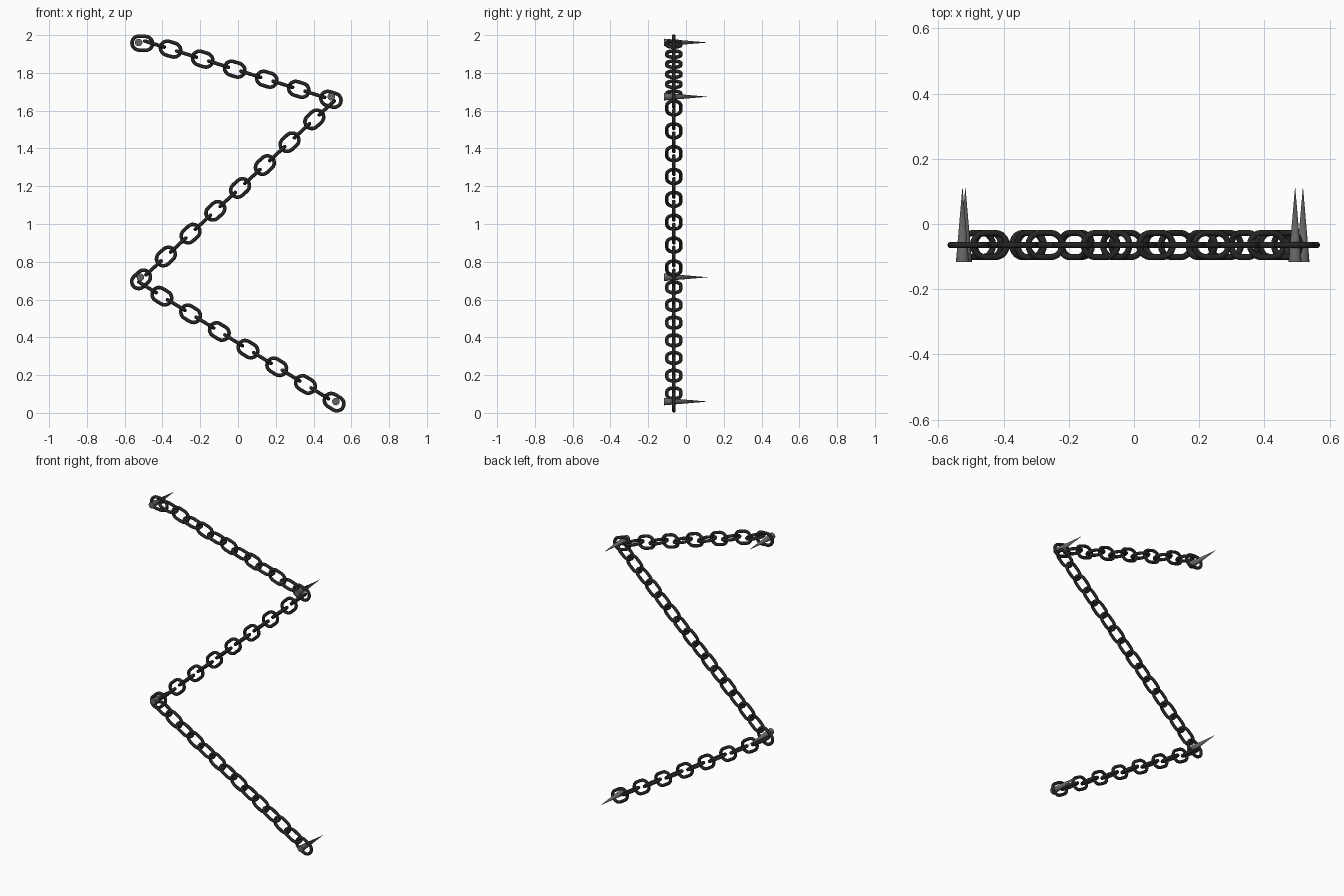
import bpy, bmesh, math
from mathutils import Vector, Matrix

if "Cube" in bpy.data.objects:
    bpy.data.objects.remove(bpy.data.objects["Cube"])

LENGTH, WIDTH, WIRE = 0.128, 0.093, 0.0095   # outer link size and wire radius
PLANE_Y = -0.0645                            # chain hangs in this plane


def material(name, c):
    m = bpy.data.materials.new(name)
    m.diffuse_color = (*c, 1)
    m.use_nodes = True
    m.node_tree.nodes["Principled BSDF"].inputs["Base Color"].default_value = m.diffuse_color
    return m


iron = material("black_iron", (0.019, 0.019, 0.019))
steel = material("grey_steel", (0.13, 0.13, 0.13))


def add_link(bm, x, z, angle, turned):
    """Stadium-shaped wire link; turned links lie across the chain plane."""
    r = WIDTH / 2 - WIRE
    half = LENGTH / 2 - WIDTH / 2
    mat = Matrix.Translation((x, PLANE_Y, z)) @ Matrix.Rotation(-angle, 4, 'Y')
    if turned:
        mat = mat @ Matrix.Rotation(math.pi / 2, 4, 'X')
    rings = []
    for side in (0, 1):
        for i in range(11):
            a = -math.pi / 2 + math.pi * i / 10 + math.pi * side
            out = Vector((math.cos(a), 0, math.sin(a)))
            mid = out * r + Vector((half if side == 0 else -half, 0, 0))
            ring = []
            for k in range(12):
                t = 2 * math.pi * k / 12
                p = mid + out * (WIRE * math.cos(t)) + Vector((0, WIRE * math.sin(t), 0))
                ring.append(bm.verts.new(mat @ p))
            rings.append(ring)
    for a, b in zip(rings, rings[1:] + rings[:1]):
        for k in range(12):
            n = (k + 1) % 12
            bm.faces.new((a[k], a[n], b[n], b[k])).smooth = True


def finish(bm, name, mat):
    bmesh.ops.recalc_face_normals(bm, faces=bm.faces)
    me = bpy.data.meshes.new(name)
    bm.to_mesh(me)
    bm.free()
    me.materials.append(mat)
    ob = bpy.data.objects.new(name, me)
    bpy.context.collection.objects.link(ob)
    return ob


# Chain runs: first and last facing link, number of facing links
runs = [
    ("upper_chain", (-0.357, 1.926), (0.492, 1.660), 6),
    ("middle_chain", (0.404, 1.554), (-0.513, 0.707), 8),
    ("lower_chain", (-0.403, 0.618), (0.509, 0.057), 7),
]
for name, start, end, n in runs:
    bm = bmesh.new()
    a, b = Vector(start), Vector(end)
    step = (b - a) / (n - 1)
    angle = math.atan2(step.y, step.x)
    for i in range(n):
        p = a + step * i
        q = p - step / 2
        add_link(bm, q.x, q.y, angle, True)
        add_link(bm, p.x, p.y, angle, False)
    finish(bm, name, iron)

# Nearly level link hanging on the top nail
bm = bmesh.new()
add_link(bm, -0.507, 1.957, math.radians(-3), False)
finish(bm, "top_end_link", iron)

# Tapered nails through the four corners
for i, (x, z) in enumerate([(-0.526, 1.961), (0.494, 1.674), (-0.517, 0.718), (0.518, 0.06)]):
    bpy.ops.mesh.primitive_cone_add(vertices=16, radius1=0.02, radius2=0, depth=0.232,
                                    location=(x, 0, z), rotation=(-math.pi / 2, 0, 0))
    nail = bpy.context.object
    nail.name = f"nail_{i + 1}"
    nail.data.materials.append(steel)
    bpy.ops.object.shade_smooth_by_angle(angle=math.radians(40))
